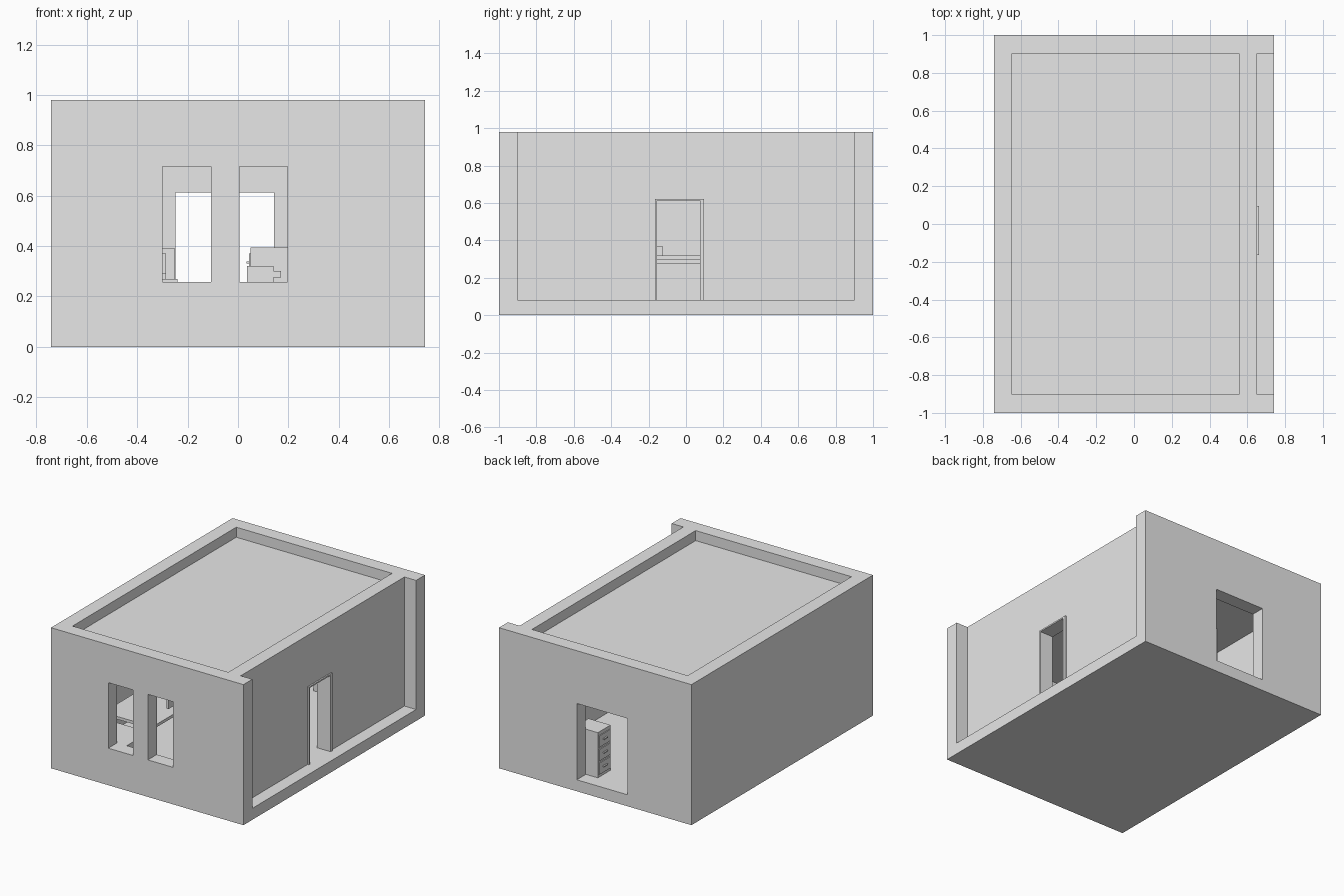
import bpy
import bmesh
from mathutils import Matrix, Vector

cube = bpy.data.objects.get("Cube")
if cube:
    bpy.data.objects.remove(cube, do_unlink=True)

grey = bpy.data.materials.new("plain_grey")
grey.use_nodes = True
grey.diffuse_color = (0.8, 0.8, 0.8, 1)
grey.node_tree.nodes["Principled BSDF"].inputs["Base Color"].default_value = (0.8, 0.8, 0.8, 1)


def add_box(bm, xs, ys, zs):
    low, high = Vector((xs[0], ys[0], zs[0])), Vector((xs[1], ys[1], zs[1]))
    place = Matrix.Translation((low + high) / 2) @ Matrix.Diagonal((*(high - low), 1))
    bmesh.ops.create_cube(bm, size=1, matrix=place)


def boxes(name, *parts):
    """One object made of axis-aligned boxes, each given as x, y and z ranges."""
    bm = bmesh.new()
    for part in parts:
        add_box(bm, *part)
    mesh = bpy.data.meshes.new(name)
    bm.to_mesh(mesh)
    bm.free()
    mesh.materials.append(grey)
    obj = bpy.data.objects.new(name, mesh)
    bpy.context.collection.objects.link(obj)
    return obj


def cut(target, name, xs, ys, zs):
    cutter = boxes(name, (xs, ys, zs))
    cutter.hide_render = True
    mod = target.modifiers.new(name, 'BOOLEAN')
    mod.operation = 'DIFFERENCE'
    mod.solver = 'EXACT'
    mod.object = cutter
    bpy.context.view_layer.objects.active = target
    bpy.ops.object.modifier_apply(modifier=name)
    bpy.data.objects.remove(cutter, do_unlink=True)


FLOOR, TOP, HALF = 0.08, 0.98, 0.742
ROOM_X, ROOM_Y = (-0.645, 0.557), (-0.902, 0.902)

# Building shell: room, sunken roof and side recess
shell = boxes("building_shell", ((-HALF, HALF), (-1, 1), (0, TOP)))
cut(shell, "room_cutter", ROOM_X, ROOM_Y, (FLOOR, 0.84))
cut(shell, "roof_cutter", ROOM_X, ROOM_Y, (0.91, 1.2))
cut(shell, "recess_cutter", (0.652, 0.9), ROOM_Y, (FLOOR, 1.2))

# Openings
for x in (-0.3, 0.005):
    cut(shell, "window_cutter", (x, x + 0.192), (-1.1, -0.85), (0.258, 0.715))
cut(shell, "back_door_cutter", (-0.248, 0.142), (0.85, 1.1), (FLOOR, 0.612))
cut(shell, "side_door_cutter", (0.5, 0.7), (-0.155, 0.075), (FLOOR, 0.612))

# Thin trim around the side door
TRIM_X = (0.652, 0.662)
boxes("side_door_trim",
      (TRIM_X, (-0.165, -0.155), (FLOOR, 0.622)),
      (TRIM_X, (0.075, 0.095), (FLOOR, 0.622)),
      (TRIM_X, (-0.155, 0.075), (0.612, 0.622)))

# Tall drawer cabinet beside the back door, drawers facing -x
boxes("tall_cabinet", ((0.05, 0.22), (0.76, 0.9), (FLOOR, 0.395)))
for z in (0.14, 0.235, 0.33):
    boxes("tall_cabinet_drawer", ((0.044, 0.05), (0.77, 0.89), (z - 0.04, z + 0.04)))
    boxes("tall_cabinet_handle", ((0.034, 0.044), (0.81, 0.85), (z, z + 0.008)))

# Long counter behind the right-hand window
boxes("counter", ((0.035, 0.14), (-0.4, 0.2), (FLOOR, 0.32)),
      ((0.14, 0.17), (-0.4, 0.2), (0.275, 0.3)))

# Desk with top and four legs
boxes("desk_top", ((-0.62, -0.24), (-0.6, -0.1), (0.25, 0.27)))
for x in (-0.61, -0.27):
    for y in (-0.59, -0.13):
        boxes("desk_leg", ((x, x + 0.02), (y, y + 0.02), (FLOOR, 0.25)))

# Screen on the desk
boxes("screen", ((-0.3, -0.285), (-0.36, -0.125), (0.29, 0.37)),
      ((-0.3, -0.285), (-0.26, -0.22), (0.27, 0.29)))

# Small drawer unit next to the desk
boxes("drawer_unit", ((-0.6, -0.3), (-0.07, 0.075), (FLOOR, 0.26)))
for z in (0.115, 0.2):
    boxes("drawer_handle", ((-0.3, -0.29), (-0.015, 0.015), (z, z + 0.005)))

# Low chest inside the left-hand window
boxes("low_chest", ((-0.64, -0.23), (-0.9, -0.65), (FLOOR, 0.255)))

# Chair
boxes("chair_seat", ((-0.4, -0.25), (0.3, 0.45), (0.18, 0.2)))
boxes("chair_back", ((-0.4, -0.25), (0.43, 0.45), (0.2, 0.39)))
for x in (-0.4, -0.265):
    for y in (0.3, 0.435):
        boxes("chair_leg", ((x, x + 0.015), (y, y + 0.015), (FLOOR, 0.18)))

# Wall panel
boxes("wall_panel", ((-0.645, -0.635), (0.1, 0.4), (0.42, 0.52)))
